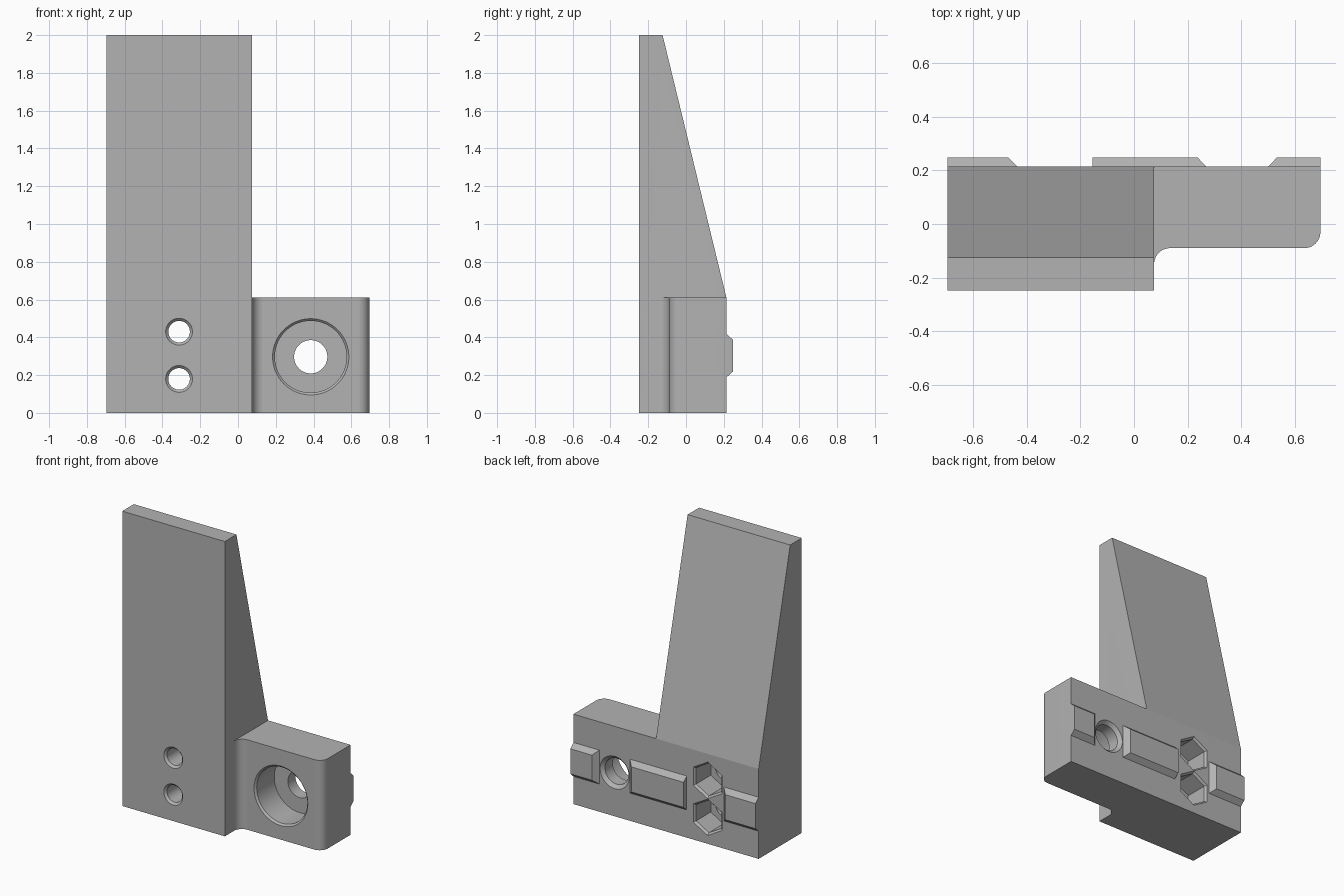
import bpy
import bmesh
from math import cos, sin, pi, radians
from mathutils import Vector

cube = bpy.data.objects.get("Cube")
if cube:
    bpy.data.objects.remove(cube, do_unlink=True)

grey = bpy.data.materials.new("plain grey")
grey.use_nodes = True
grey.diffuse_color = (0.45, 0.45, 0.45, 1)
grey.node_tree.nodes["Principled BSDF"].inputs["Base Color"].default_value = (0.45, 0.45, 0.45, 1)

LEFT, RIGHT = 0.695, -0.695
FRONT, BACK, RAIL = -0.248, 0.214, 0.248
INNER, FOOT_FRONT, FOOT_TOP = 0.075, -0.09, 0.61
FILLET = 0.06
BOLT_X, BOLT_Z = 0.385, 0.297
NUT_X, NUT_HEIGHTS = -0.312, (0.18, 0.43)


def loft(name, rings):
    """Solid through a list of matching point rings, capped at both ends."""
    bm = bmesh.new()
    loops = [[bm.verts.new(p) for p in ring] for ring in rings]
    n = len(loops[0])
    for a, b in zip(loops, loops[1:]):
        for i in range(n):
            bm.faces.new((a[i], a[(i + 1) % n], b[(i + 1) % n], b[i]))
    bm.faces.new(loops[0])
    bm.faces.new(loops[-1])
    bmesh.ops.recalc_face_normals(bm, faces=bm.faces)
    mesh = bpy.data.meshes.new(name)
    bm.to_mesh(mesh)
    bm.free()
    mesh.materials.append(grey)
    obj = bpy.data.objects.new(name, mesh)
    bpy.context.collection.objects.link(obj)
    return obj


def lathe(name, x, z, steps, sides=64):
    """Solid along y made from (y, radius) steps; a vertex points up."""
    angles = [2 * pi * i / sides for i in range(sides)]
    return loft(name, [[(x + r * sin(a), y, z + r * cos(a)) for a in angles]
                       for y, r in steps])


def arc(cx, cy, r, start, end, steps=12):
    angles = [radians(start + (end - start) * i / steps) for i in range(steps + 1)]
    return [(cx + r * cos(a), cy + r * sin(a)) for a in angles]


def rail(name, x0, x1, slope0, slope1):
    """Raised key on the back; slopes shorten its outer face at each end."""
    def ring(y, t):
        a, b = x0 + slope0 * t, x1 - slope1 * t
        lo, hi = 0.188 + 0.03 * t, 0.418 - 0.03 * t
        return [(a, y, lo), (b, y, lo), (b, y, hi), (a, y, hi)]
    return loft(name, [ring(BACK - 0.02, 0), ring(BACK, 0), ring(RAIL, 1)])


def combine(body, other, operation):
    mod = body.modifiers.new(other.name, 'BOOLEAN')
    mod.operation, mod.solver, mod.object = operation, 'EXACT', other
    bpy.context.view_layer.objects.active = body
    bpy.ops.object.modifier_apply(modifier=mod.name)
    bpy.data.objects.remove(other, do_unlink=True)


# Tall wedge-backed post
side = [(FRONT, 0), (BACK, 0), (BACK, FOOT_TOP), (-0.124, 2), (FRONT, 2)]
bracket = loft("bracket", [[(x, y, z) for y, z in side] for x in (RIGHT, INNER)])

# Foot with a filleted inner corner and a rounded outer corner
plan = [(LEFT, BACK), (INNER - 0.05, BACK), (INNER - 0.05, FOOT_FRONT - FILLET)]
plan += arc(INNER + FILLET, FOOT_FRONT - FILLET, FILLET, 180, 90)
plan += arc(LEFT - FILLET, FOOT_FRONT + FILLET, FILLET, -90, 0)
foot = loft("foot", [[(x, y, z) for x, y in plan] for z in (0, FOOT_TOP)])
combine(bracket, foot, 'UNION')

# Locating rails along the back
for args in (("right_rail", RIGHT, -0.435, 0, 0.033),
             ("middle_rail", -0.155, 0.27, 0, 0.033),
             ("left_rail", 0.5, LEFT, 0.033, 0)):
    combine(bracket, rail(*args), 'UNION')

# Counterbored bolt hole with chamfered rims
bolt = lathe("bolt_hole", BOLT_X, BOLT_Z,
             [(FOOT_FRONT - 0.01, 0.212), (FOOT_FRONT + 0.012, 0.19),
              (FOOT_FRONT + 0.2, 0.19), (FOOT_FRONT + 0.2, 0.088),
              (BACK - 0.022, 0.088), (BACK + 0.01, 0.12)])
combine(bracket, bolt, 'DIFFERENCE')

# Screw holes from the front and hexagonal nut pockets from the back
for z in NUT_HEIGHTS:
    screw = lathe("screw_hole", NUT_X, z,
                  [(FRONT - 0.01, 0.081), (FRONT + 0.014, 0.057), (BACK - 0.1, 0.057)])
    combine(bracket, screw, 'DIFFERENCE')
    pocket = lathe("nut_pocket", NUT_X, z,
                   [(BACK - 0.17, 0.11), (BACK - 0.014, 0.11),
                    (BACK, 0.124), (BACK + 0.01, 0.124)], sides=6)
    combine(bracket, pocket, 'DIFFERENCE')

# Smooth bores and fillets, crisp edges elsewhere
bpy.ops.object.select_all(action='DESELECT')
bracket.select_set(True)
bpy.context.view_layer.objects.active = bracket
bpy.ops.object.shade_smooth_by_angle(angle=radians(11))
